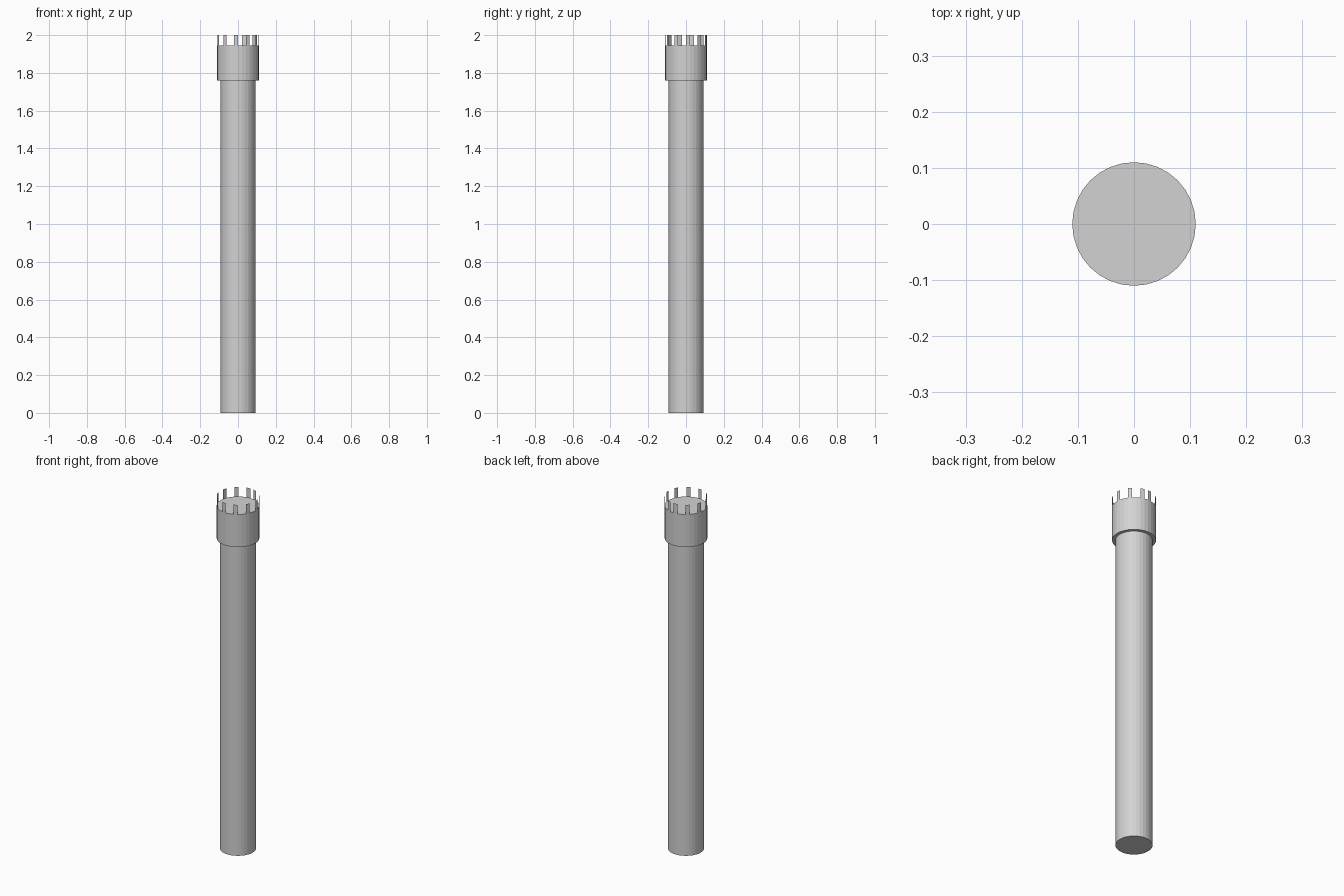
import bpy, bmesh
from math import sin, cos, tau

cube = bpy.data.objects.get("Cube")
if cube:
    bpy.data.objects.remove(cube, do_unlink=True)

SIDES = 32
SHAFT_R, HEAD_R = 0.093, 0.11
HEAD_Z, FLOOR_Z, TOP_Z = 1.76, 1.945, 2.0

stone = bpy.data.materials.new("stone_grey")
stone.use_nodes = True
grey = (0.65, 0.65, 0.65, 1)
stone.diffuse_color = grey
stone.node_tree.nodes["Principled BSDF"].inputs["Base Color"].default_value = grey


def ring_point(i, radius, z):
    a = tau * i / SIDES
    return (-radius * sin(a), radius * cos(a), z)


def finish(bm, name):
    mesh = bpy.data.meshes.new(name)
    bm.to_mesh(mesh)
    bm.free()
    mesh.materials.append(stone)
    obj = bpy.data.objects.new(name, mesh)
    bpy.context.collection.objects.link(obj)
    return obj


def drum(name, radius, z0, z1):
    bm = bmesh.new()
    low, high = ([bm.verts.new(ring_point(i, radius, z)) for i in range(SIDES)]
                 for z in (z0, z1))
    for i in range(SIDES):
        j = (i + 1) % SIDES
        bm.faces.new((low[i], low[j], high[j], high[i]))
    bm.faces.new(low[::-1])
    bm.faces.new(high)
    return finish(bm, name)


# Tower body and its wider head
drum("shaft", SHAFT_R, 0, HEAD_Z)
drum("head", HEAD_R, HEAD_Z, FLOOR_Z)

# Battlements: a thin upright on every third side of the head
bm = bmesh.new()
for i in range(0, SIDES, 3):
    corners = [(i, FLOOR_Z), (i + 1, FLOOR_Z), (i + 1, TOP_Z), (i, TOP_Z)]
    bm.faces.new([bm.verts.new(ring_point(k, HEAD_R, z)) for k, z in corners])
finish(bm, "battlements")
